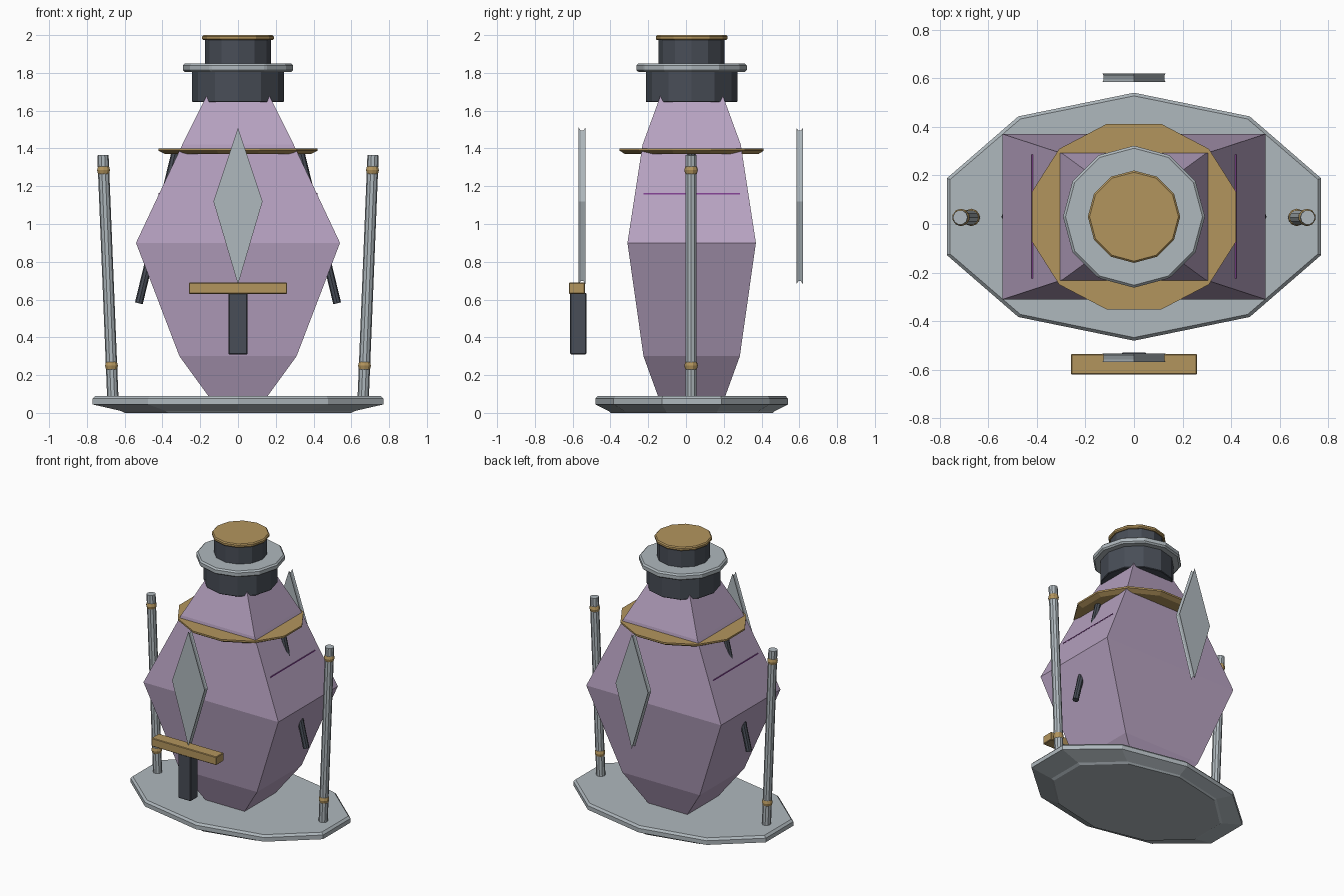
import bpy, bmesh, math
from mathutils import Vector

if "Cube" in bpy.data.objects:
    bpy.data.objects.remove(bpy.data.objects["Cube"])

CY = 0.03  # depth axis of the main stack


def material(name, rgb):
    m = bpy.data.materials.new(name)
    m.diffuse_color = (*rgb, 1)
    m.use_nodes = True
    m.node_tree.nodes["Principled BSDF"].inputs["Base Color"].default_value = m.diffuse_color
    return m


GREY = material("pale_steel", (0.43, 0.48, 0.51))
DARK = material("dark_metal", (0.065, 0.075, 0.095))
GOLD = material("brass", (0.45, 0.30, 0.11))
LILAC = material("lilac", (0.47, 0.36, 0.53))
PURPLE = material("purple_glow", (0.25, 0.06, 0.32))


def make(name, bm, mat, bevel=0):
    bmesh.ops.recalc_face_normals(bm, faces=bm.faces)
    me = bpy.data.meshes.new(name)
    bm.to_mesh(me)
    bm.free()
    me.materials.append(mat)
    ob = bpy.data.objects.new(name, me)
    bpy.context.collection.objects.link(ob)
    if bevel:
        mod = ob.modifiers.new("bevel", 'BEVEL')
        mod.width = bevel
        mod.segments = 1
    return ob


def skin(bm, rings):
    """Join matching rings of points into a closed solid."""
    vs = [[bm.verts.new(p) for p in r] for r in rings]
    n = len(vs[0])
    for a, b in zip(vs, vs[1:]):
        for i in range(n):
            j = (i + 1) % n
            bm.faces.new((a[i], a[j], b[j], b[i]))
    bm.faces.new(vs[0][::-1])
    bm.faces.new(vs[-1])


def loft(name, sides, phase, sections, mat, bevel=0):
    """Stack of polygon sections (z, radius x, radius y)."""
    angles = [math.radians(phase) + math.tau * i / sides for i in range(sides)]
    bm = bmesh.new()
    skin(bm, [[(rx * math.cos(a), CY + ry * math.sin(a), z) for a in angles]
              for z, rx, ry in sections])
    return make(name, bm, mat, bevel)


def box(name, lo, hi, mat, bevel=0):
    bm = bmesh.new()
    skin(bm, [[(lo[0], lo[1], z), (hi[0], lo[1], z), (hi[0], hi[1], z), (lo[0], hi[1], z)]
              for z in (lo[2], hi[2])])
    return make(name, bm, mat, bevel)


def rod(name, p, q, r, sides, mat, bevel=0):
    p, q = Vector(p), Vector(q)
    bm = bmesh.new()
    bmesh.ops.create_cone(bm, cap_ends=True, segments=sides, radius1=r, radius2=r,
                          depth=(q - p).length)
    ob = make(name, bm, mat)
    ob.location = (p + q) / 2
    ob.rotation_euler = (q - p).to_track_quat('Z', 'Y').to_euler()
    return ob


# Base plate: stretched decagon with undercut rim
loft("base_plate", 10, 90, [(0, 0.63, 0.43), (0.01, 0.65, 0.44), (0.045, 0.81, 0.51),
                            (0.075, 0.81, 0.51), (0.09, 0.795, 0.497)], GREY)

# Faceted four-sided body
S = math.sqrt(2)
loft("body", 4, 45, [(z, x * S, y * S) for z, x, y in (
    (0.08, 0.15, 0.175), (0.30, 0.31, 0.255), (0.90, 0.54, 0.34),
    (1.42, 0.295, 0.26), (1.68, 0.165, 0.165))], LILAC)

# Shoulder ring, collar and cap
loft("shoulder_ring", 12, 15, [(1.37, 0.40, 0.365), (1.388, 0.435, 0.395),
                               (1.40, 0.435, 0.395)], GOLD)
for name, z0, z1, r, mat, bev in (
        ("neck", 1.645, 1.82, 0.243, DARK, 0.004),
        ("neck_flange", 1.805, 1.85, 0.292, GREY, 0.01),
        ("upper_neck", 1.84, 1.98, 0.175, DARK, 0.004),
        ("cap", 1.973, 2.0, 0.19, GOLD, 0.007)):
    loft(name, 12, 0, [(z0, r, r), (z1, r, r)], mat, bev)

for side, s in (("left", -1), ("right", 1)):
    # Slim leaning pole with two brass knuckles
    foot, tip = Vector((s * 0.663, CY - 0.003, 0.085)), Vector((s * 0.715, CY - 0.003, 1.365))
    rod(side + "_pole", foot, tip, 0.03, 10, GREY)
    for label, z in (("lower", 0.25), ("upper", 1.285)):
        bm = bmesh.new()
        bmesh.ops.create_uvsphere(bm, u_segments=10, v_segments=6, radius=0.036)
        k = make(f"{side}_{label}_knuckle", bm, GOLD)
        k.location = foot.lerp(tip, (z - foot.z) / (tip.z - foot.z))
    # Dark strut running through the flank
    rod(side + "_strut", (s * 0.525, CY, 0.58), (s * 0.33, CY, 1.385), 0.021, 8, DARK)
    # Thin purple seam on the upper flank
    x = sorted((s * 0.405, s * 0.421))
    box(side + "_seam", (x[0], CY - 0.255, 1.156), (x[1], CY + 0.255, 1.163), PURPLE)

# Diamond panels front and back, with a grooved rim
for name, y in (("front_diamond", -0.55), ("back_diamond", 0.602)):
    bm = bmesh.new()
    skin(bm, [[(dx * k, y + dy, 1.12 + dz * k)
               for dx, dz in ((0, 0.39), (0.13, 0), (0, -0.44), (-0.13, 0))]
              for dy, k in ((-0.018, 1), (-0.007, 0.96), (0.007, 0.96), (0.018, 1))])
    make(name, bm, GREY)

# Front handle: crossbar and grip
box("handle_crossbar", (-0.26, -0.62, 0.63), (0.26, -0.535, 0.69), GOLD, 0.004)
box("handle_grip", (-0.05, -0.613, 0.31), (0.05, -0.528, 0.635), DARK, 0.004)
